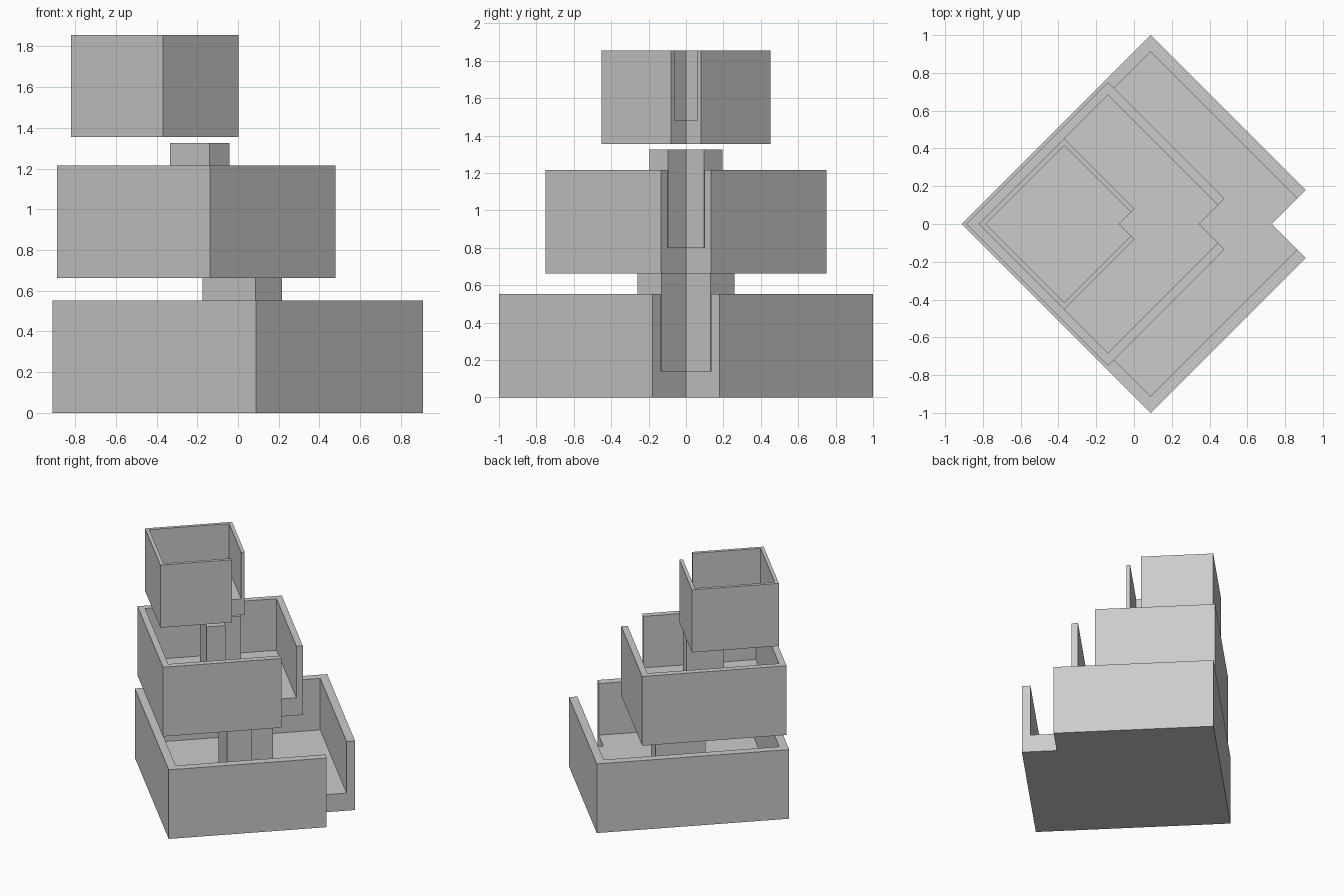
import bpy
import bmesh

if "Cube" in bpy.data.objects:
    bpy.data.objects.remove(bpy.data.objects["Cube"])


def diamond_prism(name, cx, half, notch, z0, z1):
    """Square prism turned 45 degrees, with an optional notch in its +x corner."""
    pts = [(cx - half, 0), (cx, -half)]
    if notch:
        tip = cx + half
        pts += [(tip - notch, -notch), (tip - 2 * notch, 0), (tip - notch, notch)]
    else:
        pts.append((cx + half, 0))
    pts.append((cx, half))

    bm = bmesh.new()
    low = [bm.verts.new((x, y, z0)) for x, y in pts]
    high = [bm.verts.new((x, y, z1)) for x, y in pts]
    bm.faces.new(low[::-1])
    bm.faces.new(high)
    n = len(pts)
    for i in range(n):
        j = (i + 1) % n
        bm.faces.new((low[i], low[j], high[j], high[i]))
    mesh = bpy.data.meshes.new(name)
    bm.to_mesh(mesh)
    bm.free()
    obj = bpy.data.objects.new(name, mesh)
    bpy.context.collection.objects.link(obj)
    return obj


def basin(name, cx, half, inner, notch, z0, z1, floor):
    """Notched box hollowed from above; the cavity opens out through the notch."""
    body = diamond_prism(name, cx, half, notch, z0, z1)
    cutter = diamond_prism(name + "_cutter", cx, inner, 0, floor, z1 + 0.2)
    cutter.hide_render = True
    mod = body.modifiers.new("hollow", "BOOLEAN")
    mod.operation = "DIFFERENCE"
    mod.solver = "EXACT"
    mod.object = cutter
    bpy.context.view_layer.objects.active = body
    bpy.ops.object.modifier_apply(modifier=mod.name)
    bpy.data.objects.remove(cutter)


# Three stacked basins, each with a spout opening toward +x
basin("lower_basin", 0.088, 1.0, 0.912, 0.179, 0.0, 0.552, 0.14)
basin("middle_basin", -0.138, 0.75, 0.683, 0.133, 0.662, 1.215, 0.803)
basin("upper_basin", -0.369, 0.452, 0.415, 0.08, 1.355, 1.855, 1.483)

# L-shaped pedestals standing on the lower two basin floors
diamond_prism("lower_pedestal", 0.086, 0.26, 0.13, 0.14, 0.662)
diamond_prism("middle_pedestal", -0.14, 0.195, 0.0975, 0.803, 1.325)
